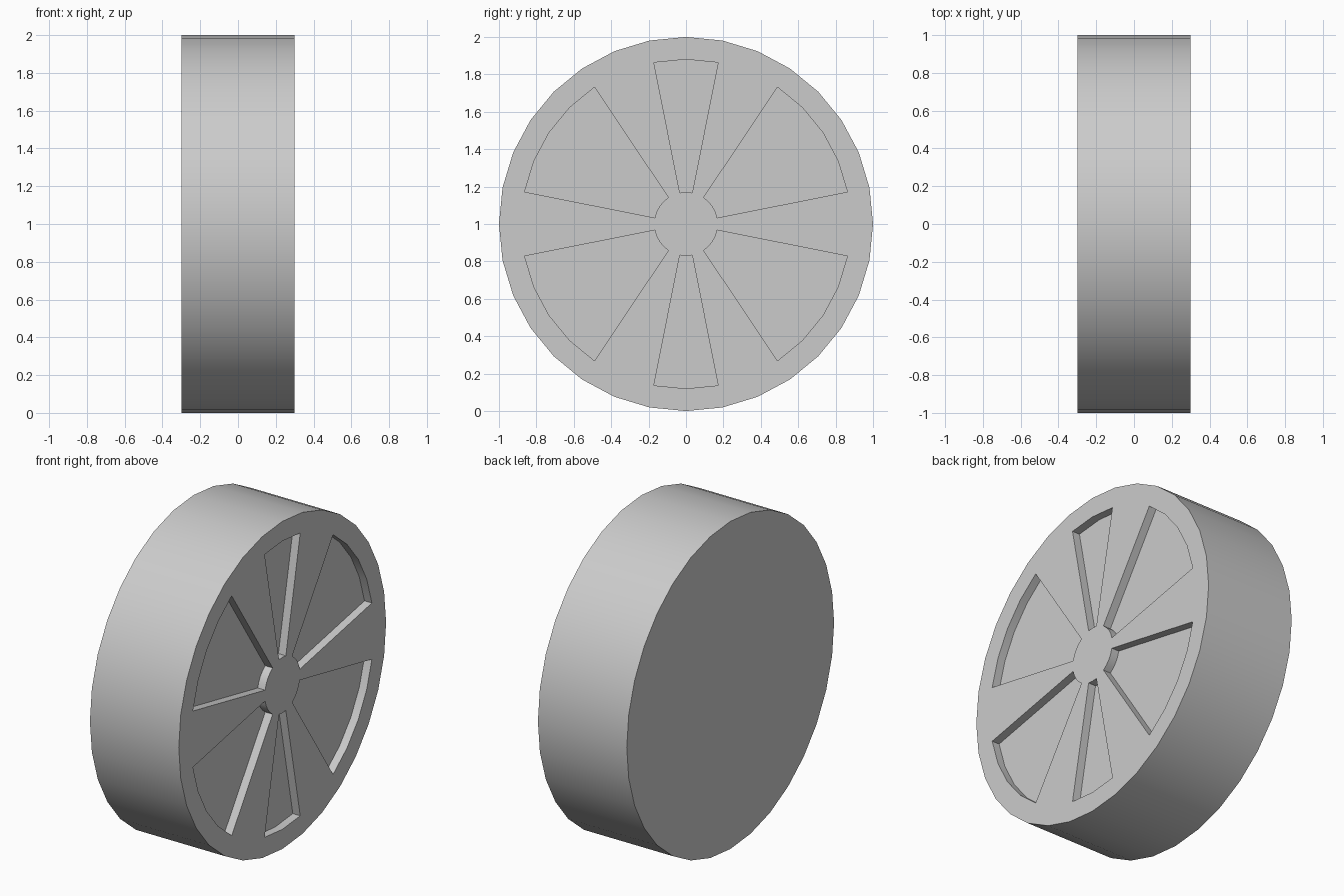
import bpy, bmesh, math

if "Cube" in bpy.data.objects:
    bpy.data.objects.remove(bpy.data.objects["Cube"])

SEG = 32
STEP = 2 * math.pi / SEG
HUB_R, RIM_R, OUTER_R = 0.17, 0.88, 1.0
FRONT, BACK, FLOOR = 0.30, -0.30, 0.25
# runs of segments (start, end) that are sunk between the spokes
POCKETS = [(1, 5), (7, 9), (11, 15), (17, 21), (23, 25), (27, 31)]
sunk = {i for a, b in POCKETS for i in range(a, b)}

bm = bmesh.new()


def point(i, r, x):
    a = (i % SEG) * STEP
    return (x, r * math.cos(a), 1 + r * math.sin(a))


def face(*pts):
    bm.faces.new([bm.verts.new(point(*p)) for p in pts])


for i in range(SEG):
    j = i + 1
    # tread and rim face
    face((i, OUTER_R, BACK), (j, OUTER_R, BACK), (j, OUTER_R, FRONT), (i, OUTER_R, FRONT))
    face((i, RIM_R, FRONT), (i, OUTER_R, FRONT), (j, OUTER_R, FRONT), (j, RIM_R, FRONT))
    # spoke face or pocket floor
    x = FLOOR if i in sunk else FRONT
    face((i, HUB_R, x), (i, RIM_R, x), (j, RIM_R, x), (j, HUB_R, x))
    # pocket walls along hub and rim
    if i in sunk:
        for r in (HUB_R, RIM_R):
            face((i, r, FRONT), (j, r, FRONT), (j, r, FLOOR), (i, r, FLOOR))

# pocket walls along the spokes
for pair in POCKETS:
    for k in pair:
        face((k, HUB_R, FRONT), (k, RIM_R, FRONT), (k, RIM_R, FLOOR), (k, HUB_R, FLOOR))

# hub cap and plain back
face(*[(i, HUB_R, FRONT) for i in range(SEG)])
face(*[(i, OUTER_R, BACK) for i in range(SEG)])

bmesh.ops.remove_doubles(bm, verts=bm.verts[:], dist=1e-4)
bmesh.ops.recalc_face_normals(bm, faces=bm.faces[:])

mesh = bpy.data.meshes.new("wheel")
bm.to_mesh(mesh)
bm.free()
wheel = bpy.data.objects.new("wheel", mesh)
bpy.context.collection.objects.link(wheel)
bpy.context.view_layer.objects.active = wheel
wheel.select_set(True)
bpy.ops.object.shade_smooth_by_angle(angle=math.radians(30))
